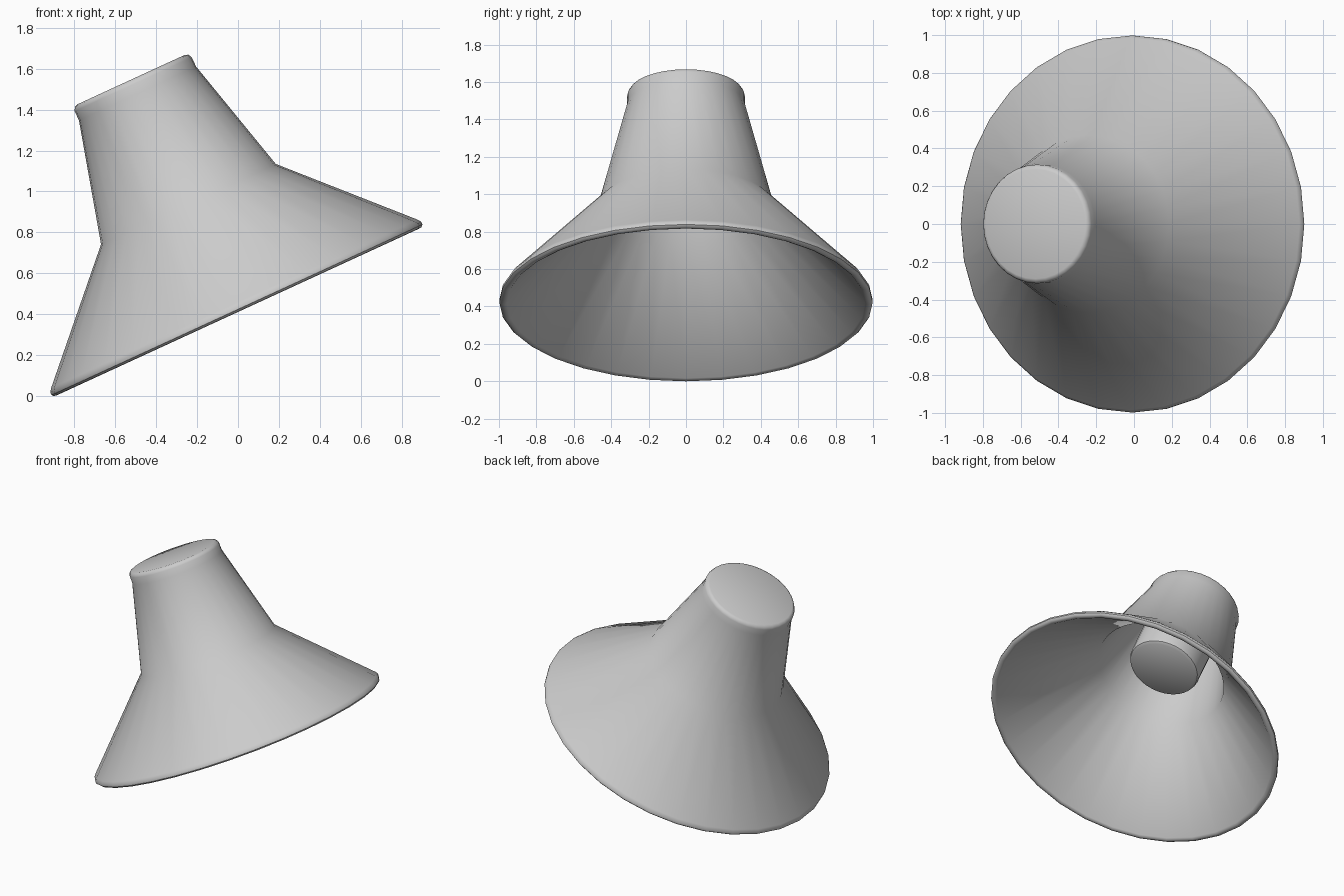
import bpy, bmesh
from math import cos, sin, pi, radians
from mathutils import Matrix, Vector

if "Cube" in bpy.data.objects:
    bpy.data.objects.remove(bpy.data.objects["Cube"])

TILT = radians(-24.7)
SEGMENTS = 32


def lathe(name, profile):
    """Revolve (radius, height) points, then tilt the part; radius 0 closes an end."""
    bm = bmesh.new()
    rings = []
    for r, h in profile:
        if r == 0:
            rings.append([bm.verts.new((0, 0, h))] * SEGMENTS)
        else:
            rings.append([bm.verts.new((r * cos(2 * pi * i / SEGMENTS),
                                        r * sin(2 * pi * i / SEGMENTS), h))
                          for i in range(SEGMENTS)])
    for a, b in zip(rings, rings[1:]):
        for i in range(SEGMENTS):
            j = (i + 1) % SEGMENTS
            bm.faces.new(list(dict.fromkeys((a[i], a[j], b[j], b[i]))))
    bmesh.ops.recalc_face_normals(bm, faces=bm.faces)
    bm.transform(Matrix.Translation((0, 0, 0.412)) @ Matrix.Rotation(TILT, 4, 'Y'))
    mesh = bpy.data.meshes.new(name)
    bm.to_mesh(mesh)
    bm.free()
    obj = bpy.data.objects.new(name, mesh)
    bpy.context.collection.objects.link(obj)
    bpy.ops.object.select_all(action='DESELECT')
    obj.select_set(True)
    bpy.context.view_layer.objects.active = obj
    bpy.ops.object.shade_smooth_by_angle(angle=radians(40))
    return obj


# Hollow shade: capped collar, neck, flare, rounded rim, then the inner wall
shade = lathe("lamp_shade", [
    (0, 1.25), (0.29, 1.25), (0.306, 1.243), (0.315, 1.225), (0.315, 1.175),
    (0.47, 0.58),
    (0.985, 0.044), (0.998, 0.026), (0.998, 0.012), (0.988, 0.002), (0.972, 0.0),
    (0.958, 0.006),
    (0.435, 0.56), (0.28, 1.165), (0.28, 1.21), (0, 1.21)])

# Bulb holder hanging inside the neck, with a rounded lower edge
holder = lathe("bulb_holder", [
    (0, 1.215), (0.24, 1.215), (0.24, 0.635), (0.233, 0.615), (0.215, 0.605),
    (0, 0.605)])

# Stand the lowest rim point on the ground
low = min(v.co.z for v in shade.data.vertices)
for obj in (shade, holder):
    obj.data.transform(Matrix.Translation((0, 0, -low)))
